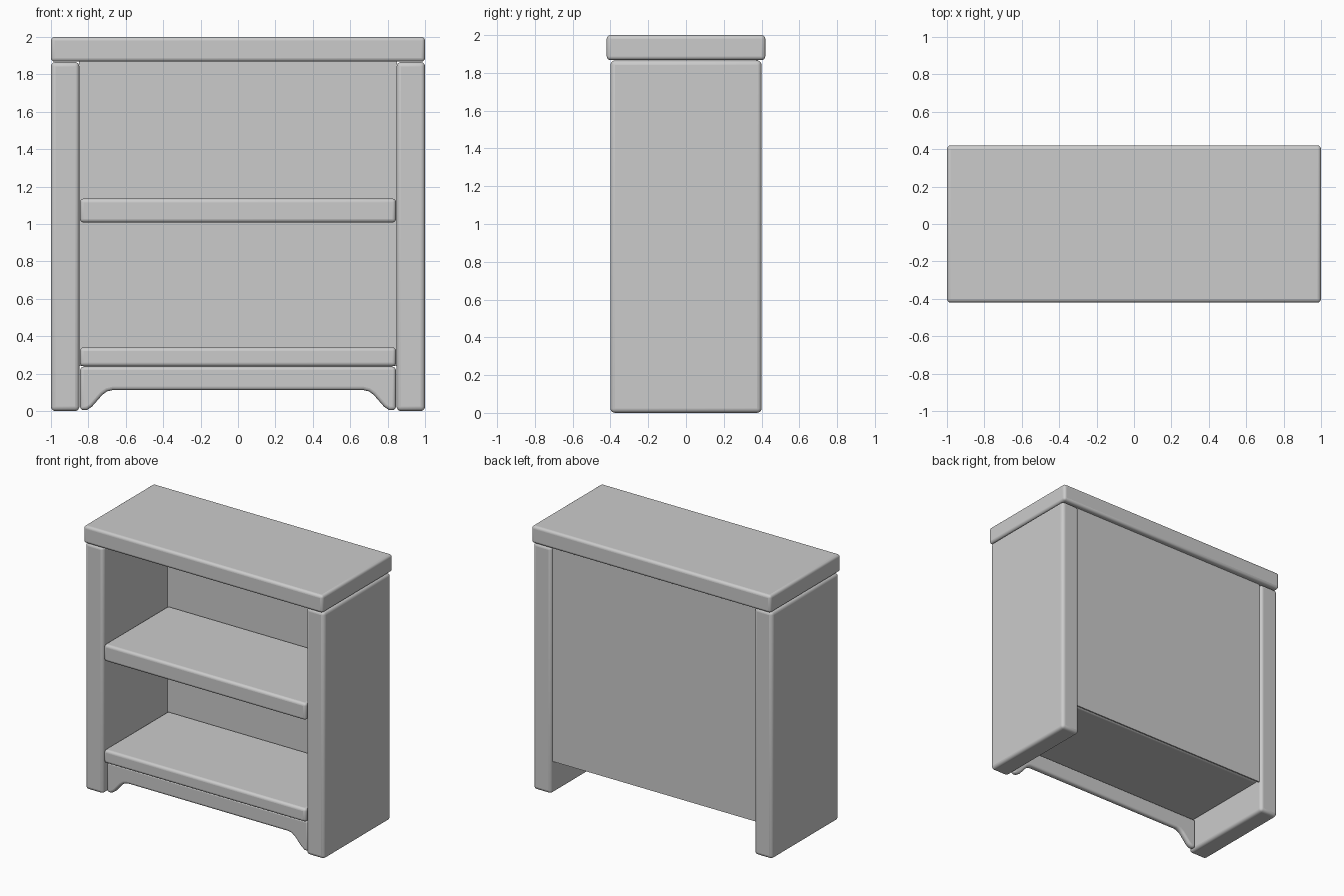
import bpy, bmesh
from math import radians

if "Cube" in bpy.data.objects:
    bpy.data.objects.remove(bpy.data.objects["Cube"])


def finish(name, bm, bevel):
    """Turn a bmesh into a named object with softly rounded edges."""
    bmesh.ops.recalc_face_normals(bm, faces=bm.faces)
    mesh = bpy.data.meshes.new(name)
    bm.to_mesh(mesh)
    bm.free()
    ob = bpy.data.objects.new(name, mesh)
    bpy.context.collection.objects.link(ob)
    if bevel:
        mod = ob.modifiers.new("rounded_edges", 'BEVEL')
        mod.width = bevel
        mod.segments = 4
        mod.limit_method = 'ANGLE'
        mod.angle_limit = radians(60)
    bpy.ops.object.select_all(action='DESELECT')
    ob.select_set(True)
    bpy.context.view_layer.objects.active = ob
    bpy.ops.object.shade_smooth_by_angle(angle=radians(35))
    return ob


def board(name, x, y, z, bevel=0.02):
    """Box spanning the given (min, max) ranges."""
    bm = bmesh.new()
    bmesh.ops.create_cube(bm, size=1)
    for v in bm.verts:
        v.co = [(lo + hi) / 2 + c * (hi - lo) for c, (lo, hi) in zip(v.co, (x, y, z))]
    return finish(name, bm, bevel)


# Top slab, overhanging front and back
board("top", (-1, 1), (-0.42, 0.42), (1.868, 2.0))

# Side panels
board("side_left", (-1, -0.848), (-0.4, 0.4), (0, 1.866), 0.024)
board("side_right", (0.848, 1), (-0.4, 0.4), (0, 1.866), 0.024)

# Shelves
board("middle_shelf", (-0.845, 0.845), (-0.4, 0.37), (1.008, 1.136))
board("bottom_shelf", (-0.845, 0.845), (-0.4, 0.37), (0.239, 0.34))

# Thin back panel
board("back_panel", (-0.85, 0.85), (0.37, 0.38), (0.242, 1.87), 0)

# Apron under the bottom shelf, with a bracket foot at each end
half = [(0.844, 0.237), (0.844, 0.005), (0.808, 0.005), (0.78, 0.024),
        (0.725, 0.087), (0.70, 0.105), (0.67, 0.112)]
outline = half + [(-x, z) for x, z in reversed(half)]
bm = bmesh.new()
face = bm.faces.new([bm.verts.new((x, -0.365, z)) for x, z in outline])
ext = bmesh.ops.extrude_face_region(bm, geom=[face])
moved = [g for g in ext["geom"] if isinstance(g, bmesh.types.BMVert)]
bmesh.ops.translate(bm, verts=moved, vec=(0, 0.045, 0))
finish("apron", bm, 0.018)
